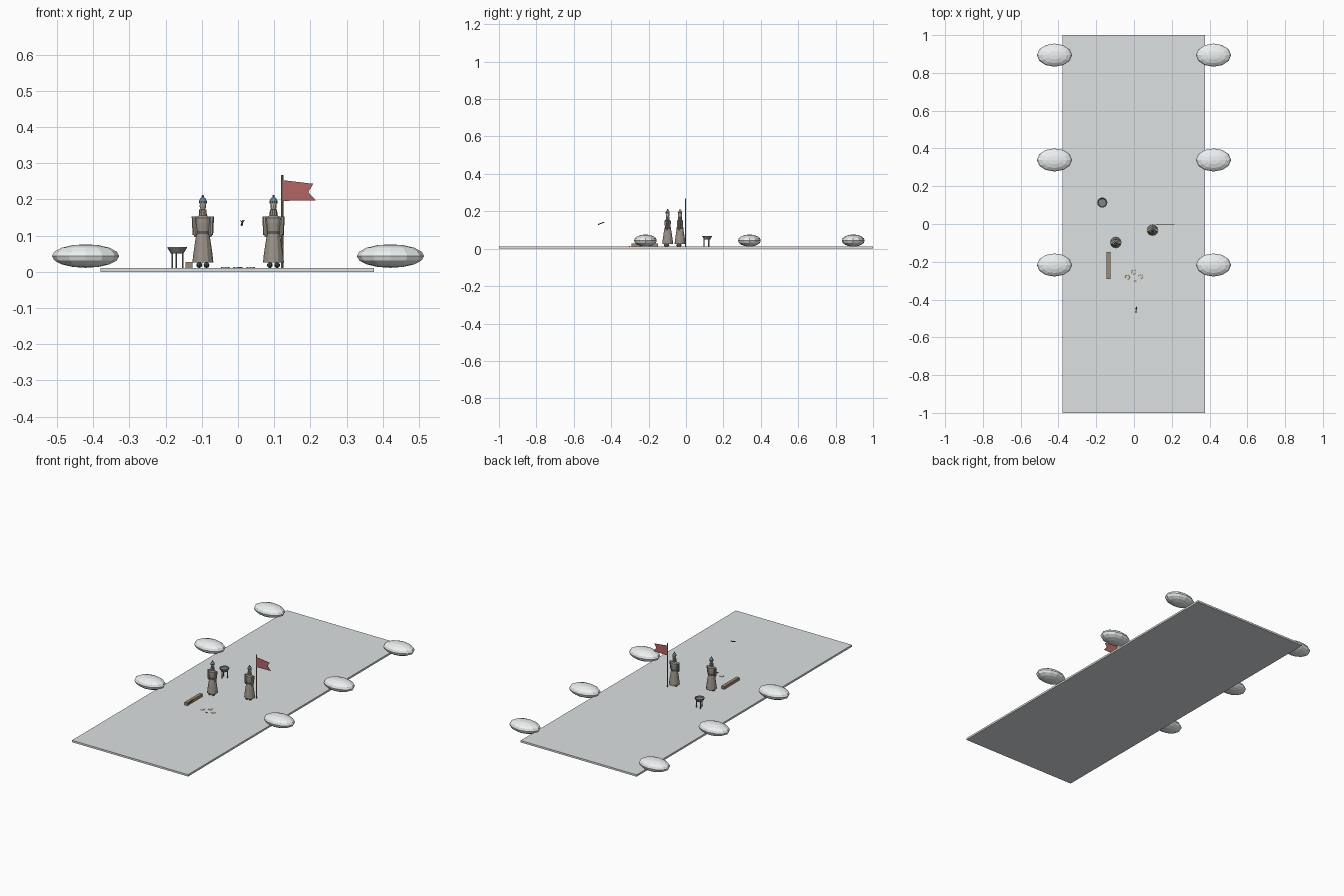
import bpy, bmesh, math
from mathutils import Vector

if "Cube" in bpy.data.objects:
    bpy.data.objects.remove(bpy.data.objects["Cube"])


def material(name, rgb):
    m = bpy.data.materials.new(name)
    m.diffuse_color = (*rgb, 1)
    m.use_nodes = True
    m.node_tree.nodes["Principled BSDF"].inputs["Base Color"].default_value = m.diffuse_color
    return m


SNOW = material("snow", (0.84, 0.87, 0.87))
GROUND = material("frozen_ground", (0.72, 0.75, 0.76))
ROBE = material("robe_cloth", (0.33, 0.29, 0.25))
DARK = material("dark", (0.10, 0.11, 0.12))
TEAL = material("hat_teal", (0.13, 0.24, 0.27))
SKIN = material("skin", (0.62, 0.48, 0.38))
WOOD = material("wood", (0.36, 0.25, 0.17))
RED = material("flag_red", (0.45, 0.13, 0.13))
IRON = material("iron", (0.22, 0.24, 0.25))
PALE = material("pale_straw", (0.70, 0.66, 0.55))


def finish(name, bm, mat):
    bmesh.ops.recalc_face_normals(bm, faces=bm.faces)
    me = bpy.data.meshes.new(name)
    bm.to_mesh(me)
    bm.free()
    ob = bpy.data.objects.new(name, me)
    bpy.context.collection.objects.link(ob)
    me.materials.append(mat)
    return ob


def lathe(name, pos, profile, mat, n=10, sy=1.0):
    """Closed stack of rings from (radius, z) pairs."""
    bm = bmesh.new()
    rings = []
    for r, z in profile:
        rings.append([bm.verts.new((pos[0] + r * math.cos(2 * math.pi * i / n),
                                    pos[1] + sy * r * math.sin(2 * math.pi * i / n),
                                    pos[2] + z)) for i in range(n)])
    for a, b in zip(rings, rings[1:]):
        for i in range(n):
            bm.faces.new((a[i], a[(i + 1) % n], b[(i + 1) % n], b[i]))
    bm.faces.new(rings[0])
    bm.faces.new(rings[-1])
    return finish(name, bm, mat)


def box(name, pos, size, mat):
    bm = bmesh.new()
    bmesh.ops.create_cube(bm, size=1)
    bmesh.ops.scale(bm, vec=size, verts=bm.verts)
    bmesh.ops.translate(bm, vec=pos, verts=bm.verts)
    return finish(name, bm, mat)


def ball(name, pos, size, mat, u=8, v=6):
    bm = bmesh.new()
    bmesh.ops.create_uvsphere(bm, u_segments=u, v_segments=v, radius=1)
    bmesh.ops.scale(bm, vec=size, verts=bm.verts)
    bmesh.ops.translate(bm, vec=pos, verts=bm.verts)
    return finish(name, bm, mat)


def rod(name, a, b, r1, r2, mat, n=6):
    a, b = Vector(a), Vector(b)
    bm = bmesh.new()
    bmesh.ops.create_cone(bm, cap_ends=True, segments=n, radius1=r1, radius2=r2, depth=(b - a).length)
    ob = finish(name, bm, mat)
    ob.location = (a + b) / 2
    ob.rotation_mode = 'QUATERNION'
    ob.rotation_quaternion = (b - a).to_track_quat('Z', 'Y')
    return ob


def plate(name, pts, thick, mat):
    """Polygon in 3D given a thickness vector."""
    bm = bmesh.new()
    f = bm.faces.new([bm.verts.new(p) for p in pts])
    ext = bmesh.ops.extrude_face_region(bm, geom=[f], use_keep_orig=True)
    bmesh.ops.translate(bm, vec=thick, verts=[e for e in ext["geom"] if isinstance(e, bmesh.types.BMVert)])
    return finish(name, bm, mat)


# ground slab and the six snow mounds along its edges
G = 0.011
box("ground_slab", (-0.002, 0, G / 2), (0.755, 2, G), GROUND)
for s in (-1, 1):
    for y in (-0.217, 0.339, 0.894):
        ball("snow_mound", (s * 0.421, y, 0.0435), (0.093, 0.061, 0.0325), SNOW, 12, 8)


# robed standing figures
def figure(x, y):
    p = (x, y, 0)
    lathe("robe_skirt", p, [(0.029, 0.025), (0.027, 0.045), (0.022, 0.08), (0.018, 0.105)], ROBE, 12)
    lathe("belt", p, [(0.0195, 0.104), (0.0195, 0.112)], DARK, 12, 0.9)
    lathe("robe_torso", p, [(0.018, 0.11), (0.021, 0.135), (0.021, 0.149), (0.011, 0.156)], ROBE, 12, 0.8)
    lathe("collar", p, [(0.011, 0.155), (0.010, 0.172)], ROBE, 10)
    ball("head", (x, y, 0.182), (0.0095, 0.010, 0.013), SKIN, 10, 8)
    lathe("hat", p, [(0.011, 0.188), (0.011, 0.195), (0.007, 0.203), (0.002, 0.207)], TEAL, 10)
    ball("hat_knob", (x, y, 0.209), (0.0035, 0.0035, 0.0035), TEAL)
    for s in (-1, 1):
        rod("sleeve", (x + s * 0.022, y - 0.006, 0.102), (x + s * 0.023, y, 0.152), 0.0065, 0.008, ROBE, 8)
        ball("hand", (x + s * 0.021, y - 0.006, 0.101), (0.004, 0.004, 0.005), SKIN)
        ball("boot", (x + s * 0.010, y - 0.006, 0.0185), (0.008, 0.015, 0.008), DARK)


figure(-0.097, -0.098)
figure(0.098, -0.032)

# swallow-tailed flag on a pole
rod("flag_pole", (0.122, -0.003, G), (0.122, -0.003, 0.267), 0.0035, 0.003, WOOD, 8)
plate("flag", [(0.124, -0.004, 0.196), (0.215, -0.004, 0.197), (0.194, -0.004, 0.220),
               (0.208, -0.004, 0.243), (0.124, -0.004, 0.253)], (0, 0.002, 0), RED)

# brazier bowl on three legs
bx, by = -0.168, 0.113
lathe("brazier_bowl", (bx, by, 0), [(0.017, 0.050), (0.027, 0.066), (0.027, 0.069), (0.024, 0.069),
                                    (0.021, 0.064)], IRON, 14)
for i in range(3):
    a = math.radians(20 + 120 * i)
    c, s = math.cos(a) * 0.017, math.sin(a) * 0.017
    rod("brazier_leg", (bx + c, by + s, G), (bx + c, by + s, 0.055), 0.0025, 0.0025, IRON)

# beam lying on the ground
box("wood_beam", (-0.135, -0.22, 0.019), (0.019, 0.143, 0.017), WOOD)

# straw patches with a small dark scrap
for x, y in ((-0.035, -0.282), (-0.001, -0.254), (0.035, -0.280)):
    lathe("straw_patch", (x, y, 0), [(0.013, G - 0.001), (0.012, G + 0.002)], PALE, 8)
box("dark_scrap", (0.007, -0.302, G + 0.001), (0.012, 0.004, 0.003), DARK)

# small bird in the air
rod("bird_body", (0.010, -0.470, 0.129), (0.014, -0.437, 0.142), 0.003, 0.002, DARK)
for s in (-1, 1):
    plate("bird_wing", [(0.012, -0.460, 0.134), (0.012, -0.447, 0.138), (0.012 + s * 0.007, -0.443, 0.142)],
          (0, 0, 0.001), DARK)
